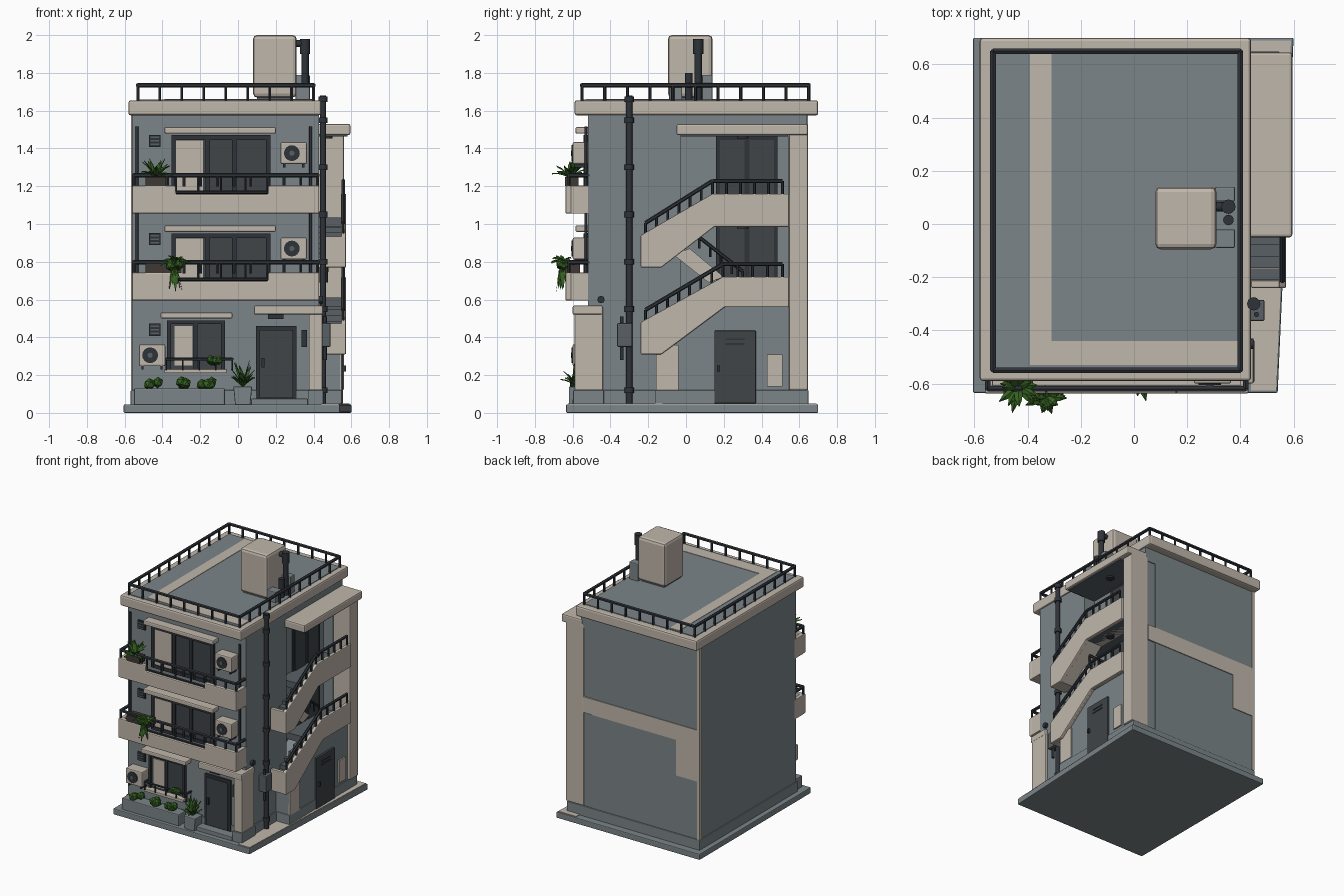
import bpy, bmesh, math, random
from mathutils import Vector, Matrix

if "Cube" in bpy.data.objects:
    bpy.data.objects.remove(bpy.data.objects["Cube"])
random.seed(4)

def mat(name, r, g, b):
    m = bpy.data.materials.new(name)
    m.diffuse_color = (r, g, b, 1)
    m.use_nodes = True
    m.node_tree.nodes["Principled BSDF"].inputs["Base Color"].default_value = m.diffuse_color
    return m

CREAM = mat("cream_plaster", .53, .475, .41)
GREY = mat("grey_wall", .2, .235, .25)
METAL = mat("dark_metal", .028, .033, .04)
GLASS = mat("dark_glass", .05, .058, .065)
SLATE = mat("slate_trim", .10, .118, .13)
LEAF = mat("leaf_green", .035, .12, .015)
POT = mat("dark_pot", .05, .04, .035)

def finish(name, bm, m, bevel=0, smooth=False):
    bmesh.ops.recalc_face_normals(bm, faces=bm.faces)
    me = bpy.data.meshes.new(name)
    bm.to_mesh(me)
    bm.free()
    me.materials.append(m)
    o = bpy.data.objects.new(name, me)
    bpy.context.collection.objects.link(o)
    if bevel:
        b = o.modifiers.new("bevel", 'BEVEL')
        b.width, b.segments = bevel, 2
    for p in me.polygons:
        p.use_smooth = smooth and len(p.vertices) < 6
    return o

def boxes(name, m, *dims, bevel=0):
    # each entry: x0, x1, y0, y1, z0, z1
    bm = bmesh.new()
    for x0, x1, y0, y1, z0, z1 in dims:
        M = Matrix.Translation(((x0+x1)/2, (y0+y1)/2, (z0+z1)/2)) @ Matrix.Diagonal((x1-x0, y1-y0, z1-z0, 1))
        bmesh.ops.create_cube(bm, size=1, matrix=M)
    return finish(name, bm, m, bevel)

def prism(name, m, axis, pts, a, b, bevel=0):
    # outline in the plane across the axis, extruded from a to b
    put = {'x': lambda u, v, w: (w, u, v), 'y': lambda u, v, w: (u, w, v), 'z': lambda u, v, w: (u, v, w)}[axis]
    bm = bmesh.new()
    f = bm.faces.new([bm.verts.new(put(u, v, a)) for u, v in pts])
    r = bmesh.ops.extrude_face_region(bm, geom=[f])
    d = Vector(put(0, 0, b - a))
    bmesh.ops.translate(bm, vec=d, verts=[g for g in r['geom'] if isinstance(g, bmesh.types.BMVert)])
    return finish(name, bm, m, bevel)

def tubes(name, m, segs, n=8):
    # each entry: start, end, radius
    bm = bmesh.new()
    for p, q, r in segs:
        p, q = Vector(p), Vector(q)
        d = q - p
        M = Matrix.Translation((p+q)/2) @ d.to_track_quat('Z', 'Y').to_matrix().to_4x4()
        bmesh.ops.create_cone(bm, cap_ends=True, segments=n, radius1=r, radius2=r, depth=d.length, matrix=M)
    return finish(name, bm, m, smooth=n > 6)

def railing(name, path, h, r=.011, gap=.1):
    # top rail along the path, with posts going down h
    segs = []
    for p, q in zip(path, path[1:]):
        p, q = Vector(p), Vector(q)
        segs.append((p, q, r))
        k = max(1, round((q-p).length / gap))
        for i in range(k+1):
            t = p.lerp(q, i/k)
            segs.append((t, t - Vector((0, 0, h)), r*.7))
    return tubes(name, METAL, segs, 6)

def plant(name, c, n, length, rise, droop):
    # arching leaves around a centre
    bm = bmesh.new()
    for i in range(n):
        a = i*2.4 + random.uniform(-.3, .3)
        k = random.uniform(.6, 1.1)
        d, s = Vector((math.cos(a), math.sin(a), 0)), Vector((-math.sin(a), math.cos(a), 0))
        up = random.uniform(.5, 1.2)
        rows = []
        for j, w in enumerate((.006, .015, .012, .001)):
            t = j/3
            p = Vector(c) + d*length*k*t/(.6+up) + Vector((0, 0, rise*up*t - droop*t*t*k))
            rows.append([bm.verts.new(p - s*w), bm.verts.new(p + Vector((0, 0, .006))), bm.verts.new(p + s*w)])
        for u, v in zip(rows, rows[1:]):
            for e in (0, 1):
                bm.faces.new((u[e], u[e+1], v[e+1], v[e]))
    return finish(name, bm, LEAF)

def bush(name, c, r):
    bm = bmesh.new()
    for i in range(6):
        o = Vector((random.uniform(-.6, .6)*r, random.uniform(-.4, .4)*r, random.uniform(-.1, .3)*r))
        bmesh.ops.create_icosphere(bm, subdivisions=1, radius=r*.6, matrix=Matrix.Translation(Vector(c)+o))
    return finish(name, bm, LEAF)

# ground slab and paving
prism("base_slab", GREY, 'z', [(-.605, -.635), (.54, -.635), (.6, .7), (-.605, .7)], 0, .045, .006)
prism("side_paving", CREAM, 'z', [(.44, -.625), (.535, -.625), (.59, .69), (.44, .69)], .04, .05)

# main body, with a recessed stairwell on the right
boxes("main_walls", GREY, (-.56, .34, -.52, .64, .04, 1.6), (.33, .43, -.52, -.03, .04, 1.6),
      (.33, .43, -.04, .64, 1.47, 1.6), (.33, .42, .54, .635, .04, 1.5))
prism("ground_stair_walls", GREY, 'x', [(-.16, .04), (.55, .04), (.55, .6), (.2, .6), (-.16, .33)], .33, .54)
boxes("plinth", GREY, (-.568, .438, -.528, .648, .04, .12), (.33, .548, -.165, .648, .04, .12), bevel=.004)
boxes("back_pillar", CREAM, (.41, .56, .545, .645, .12, 1.5), bevel=.008)
boxes("back_bands", CREAM, (-.55, .41, .635, .646, .83, .95), (-.55, -.37, .635, .646, .56, .84))
boxes("corner_strip", CREAM, (-.566, -.545, .615, .647, .12, 1.58))
boxes("ground_wall_panel", CREAM, (.535, .549, -.16, -.04, .12, .36), (.535, .55, .43, .51, .14, .31))
boxes("stair_canopy", CREAM, (.42, .595, -.05, .645, 1.47, 1.53), bevel=.01)
boxes("canopy_ceiling", SLATE, (.34, .58, -.03, .54, 1.462, 1.472))

# roof
boxes("roof_parapet", CREAM, (-.58, .44, -.59, .7, 1.575, 1.655), bevel=.012)
boxes("roof_deck", GREY, (-.53, .4, -.55, .65, 1.65, 1.66))
boxes("roof_stripes", CREAM, (-.39, -.31, -.53, .64, 1.655, 1.663), (-.32, .4, -.53, -.44, 1.655, 1.663))
railing("roof_railing", [(-.53, -.55, 1.735), (.4, -.55, 1.735), (.4, .65, 1.735), (-.53, .65, 1.735), (-.53, -.55, 1.735)], .08, .012, .12)
boxes("water_tank", CREAM, (.08, .31, -.095, .14, 1.67, 2), bevel=.02)
boxes("tank_base", SLATE, (.1, .29, -.075, .12, 1.655, 1.68))
boxes("tank_side_units", GREY, (.305, .38, -.09, -.02, 1.655, 1.74), (.305, .38, .085, .14, 1.655, 1.79), bevel=.006)
tubes("roof_pipes", METAL, [((.355, .065, 1.655), (.355, .065, 1.98), .02), ((.3, .065, 1.955), (.36, .065, 1.955), .018),
                            ((.355, .015, 1.655), (.355, .015, 1.8), .02), ((.355, .065, 1.9), (.355, .065, 1.98), .027)], 12)

# balconies, windows and fittings of the two upper floors
for i, zb, wz0, wz1 in ((2, .595, .68, .95), (3, 1.055, 1.15, 1.47)):
    zt = zb + .148
    prism(f"balcony_front_{i}", CREAM, 'y', [(-.56, zb), (.43, zb), (.43, zt), (.16, zt), (.16, zt-.045),
          (-.33, zt-.045), (-.33, zt), (-.56, zt)], -.638, -.605, .007)
    boxes(f"balcony_floor_{i}", CREAM, (-.555, .425, -.61, -.51, zb, zb+.05),
          (-.56, -.53, -.61, -.5, zb, zt), (.4, .43, -.61, -.5, zb, zt), bevel=.004)
    railing(f"balcony_railing_{i}", [(-.55, -.51, zt+.055), (-.55, -.62, zt+.055), (.42, -.62, zt+.055), (.42, -.51, zt+.055)], .06, .012, .09)
    tubes(f"notch_rail_{i}", METAL, [((-.33, -.62, zt-.035), (.16, -.62, zt-.035), .009)] +
          [((x, -.62, zt-.04), (x, -.62, zt+.05), .007) for x in (-.33, -.21, -.09, .04, .16)], 6)
    boxes(f"window_glass_{i}", GLASS, (-.345, .165, -.53, -.51, wz0, wz1))
    boxes(f"window_frame_{i}", METAL, *[(x-.012, x+.012, -.542, -.51, wz0, wz1) for x in (-.34, -.16, -.02, .16)],
          (-.345, .165, -.542, -.51, wz1-.025, wz1), (-.345, .165, -.542, -.51, wz0, wz0+.025))
    boxes(f"curtain_{i}", CREAM, (-.328, -.185, -.535, -.52, wz0+.02, wz1-.028))
    boxes(f"window_lintel_{i}", CREAM, (-.39, .2, -.585, -.51, wz1+.008, wz1+.043), bevel=.008)
    tubes(f"wall_pipes_{i}", METAL, [((x, -.53, zb+.1), (x, -.53, zb+.46), .008) for x in (-.535, .385)])

# ground floor window
boxes("ground_window_glass", GLASS, (-.37, -.07, -.53, -.51, .23, .49))
boxes("ground_window_frame", METAL, *[(x-.01, x+.01, -.54, -.51, .23, .49) for x in (-.365, -.225, -.08)], (-.37, -.07, -.54, -.51, .47, .49))
boxes("ground_curtain", CREAM, (-.335, -.24, -.536, -.52, .25, .46))
boxes("ground_lintel", CREAM, (-.41, -.03, -.585, -.51, .5, .532), bevel=.007)
boxes("ground_sill", CREAM, (-.39, -.06, -.575, -.51, .21, .232), bevel=.004)
railing("sill_railing", [(-.38, -.52, .285), (-.38, -.575, .285), (-.03, -.575, .285), (-.03, -.52, .285)], .06, .008, .08)

# air conditioners and vents
for i, (x, z) in enumerate(((-.455, .305), (.295, .87), (.295, 1.375))):
    boxes(f"air_conditioner_{i}", CREAM, (x-.07, x+.07, -.6, -.51, z-.058, z+.058), bevel=.008)
    tubes(f"fan_grille_{i}", METAL, [((x-.01, -.59, z), (x-.01, -.606, z), .042)], 16)
    tubes(f"fan_hub_{i}", SLATE, [((x-.01, -.6, z), (x-.01, -.609, z), .014)], 10)
    boxes(f"bracket_{i}", METAL, *[(x+s-.006, x+s+.006, -.59, -.51, z-.075, z-.055) for s in (-.05, .05)])
for i, z in enumerate((.44, .92, 1.44)):
    boxes(f"wall_vent_{i}", METAL, (-.472, -.41, -.53, -.51, z-.032, z+.032))
    boxes(f"vent_slats_{i}", SLATE, *[(-.464, -.418, -.535, -.52, z+s-.004, z+s+.004) for s in (-.018, 0, .018)])

# front entrance
boxes("entrance_canopy", CREAM, (.085, .45, -.6, -.44, .52, .568), bevel=.008)
boxes("entrance_column", CREAM, (.375, .447, -.59, -.44, .12, .53), bevel=.006)
boxes("column_foot", GREY, (.37, .452, -.597, -.435, .04, .12), bevel=.005)
boxes("entrance_step", GREY, (.07, .37, -.6, -.51, .04, .075), bevel=.004)
boxes("front_door_frame", METAL, (.095, .31, -.535, -.51, .075, .46))
boxes("front_door", GLASS, (.113, .292, -.543, -.52, .08, .44))
boxes("door_fittings", METAL, (.125, .14, -.555, -.53, .24, .29), (.335, .365, -.545, -.51, .35, .44), (.16, .24, -.57, -.53, .497, .52))

# planters and greenery
boxes("ground_planter", GREY, (-.55, -.07, -.61, -.52, .04, .13), bevel=.006)
for i, x in enumerate((-.45, -.3, -.165)):
    bush(f"bush_{i}", (x, -.57, .15), .05)
bush("sill_bush", (-.125, -.56, .275), .04)
prism("entrance_pot", GREY, 'y', [(-.015, .04), (.065, .04), (.075, .14), (-.025, .14)], -.62, -.53, .006)
plant("pot_plant", (.025, -.58, .14), 22, .09, .13, .03)
boxes("balcony_pots", POT, (-.49, -.38, -.64, -.57, 1.2, 1.25), (-.49, -.3, -.64, -.56, .74, .79))
plant("balcony_plant", (-.435, -.61, 1.24), 24, .11, .12, .04)
plant("balcony_fern", (-.33, -.65, .79), 26, .11, .07, .06)
plant("hanging_leaves", (-.335, -.655, .76), 14, .05, .03, .14)
bush("hanging_bush", (-.335, -.65, .78), .045)

# stairs on the right side, one flight per upper floor
def flight(tag, low, high, yk, th):
    prism(f"stair_parapet_{tag}", CREAM, 'x', [(-.24, low), (-.13, low), (yk+.01, high), (.545, high),
          (.545, high+th), (yk, high+th), (-.24, low+.17)], .545, .572, .006)
    prism(f"stair_soffit_{tag}", CREAM, 'x', [(-.215, low), (-.13, low), (yk+.01, high), (.545, high),
          (.545, high+.04), (yk, high+.04), (-.215, low+.05)], .425, .55)
    boxes(f"stair_end_{tag}", CREAM, (.44, .57, -.24, -.212, low, low+.165), bevel=.005)
    n = 8
    w, h = (yk+.21)/n, (high-low)/n
    boxes(f"stair_treads_{tag}", SLATE, *[(.43, .55, -.21+w*k, -.21+w*(k+1), low+.03+h*k, low+.05+h*(k+1)) for k in range(n)])
    boxes(f"stair_landing_{tag}", SLATE, (.33, .55, yk-.12, .55, high, high+.05))
    railing(f"stair_railing_{tag}", [(.558, -.215, low+.235), (.558, yk, high+th+.068), (.558, .51, high+th+.068)], .075, .011, .07)
    # landing door
    z0, z1 = high+.05, high+.05+.45
    boxes(f"landing_door_frame_{tag}", METAL, (.33, .35, .16, .485, z0, z1-.02))
    boxes(f"landing_door_{tag}", GLASS, (.34, .356, .18, .31, z0, z1-.04), (.34, .356, .335, .465, z0, z1-.04))

flight("lower", .31, .56, .195, .16)
flight("upper", .77, .985, .14, .175)
# return flight between the two landings
prism("return_flight", CREAM, 'x', [(-.07, .84), (.02, .87), (.2, .72), (.12, .69)], .43, .46)
railing("return_railing", [(.47, .07, .93), (.47, .3, .75)], .06, .01, .08)
tubes("ceiling_lights", METAL, [((.47, .3, z), (.47, .3, z+.02), .03) for z in (.975, 1.452)], 12)

# side door
boxes("side_door", GLASS, (.53, .556, .15, .37, .05, .435), bevel=.004)
boxes("side_door_trim", METAL, (.55, .56, .21, .31, .385, .395), (.55, .56, .21, .31, .36, .37), (.55, .572, .165, .18, .22, .25))

# drain pipe and meter box on the right wall
tubes("drain_pipe", METAL, [((.45, -.3, .05), (.45, -.3, 1.68), .017)] +
      [((.45, -.3, z-.015), (.45, -.3, z+.015), .025) for z in (.12, .55, .8, 1.05, 1.3, 1.55, 1.66)], 12)
boxes("meter_box", SLATE, (.43, .49, -.365, -.285, .35, .475), bevel=.006)
tubes("meter_pipe", METAL, [((.46, -.34, .28), (.46, -.34, .51), .01), ((.43, -.45, .6), (.45, -.45, .6), .02)])
